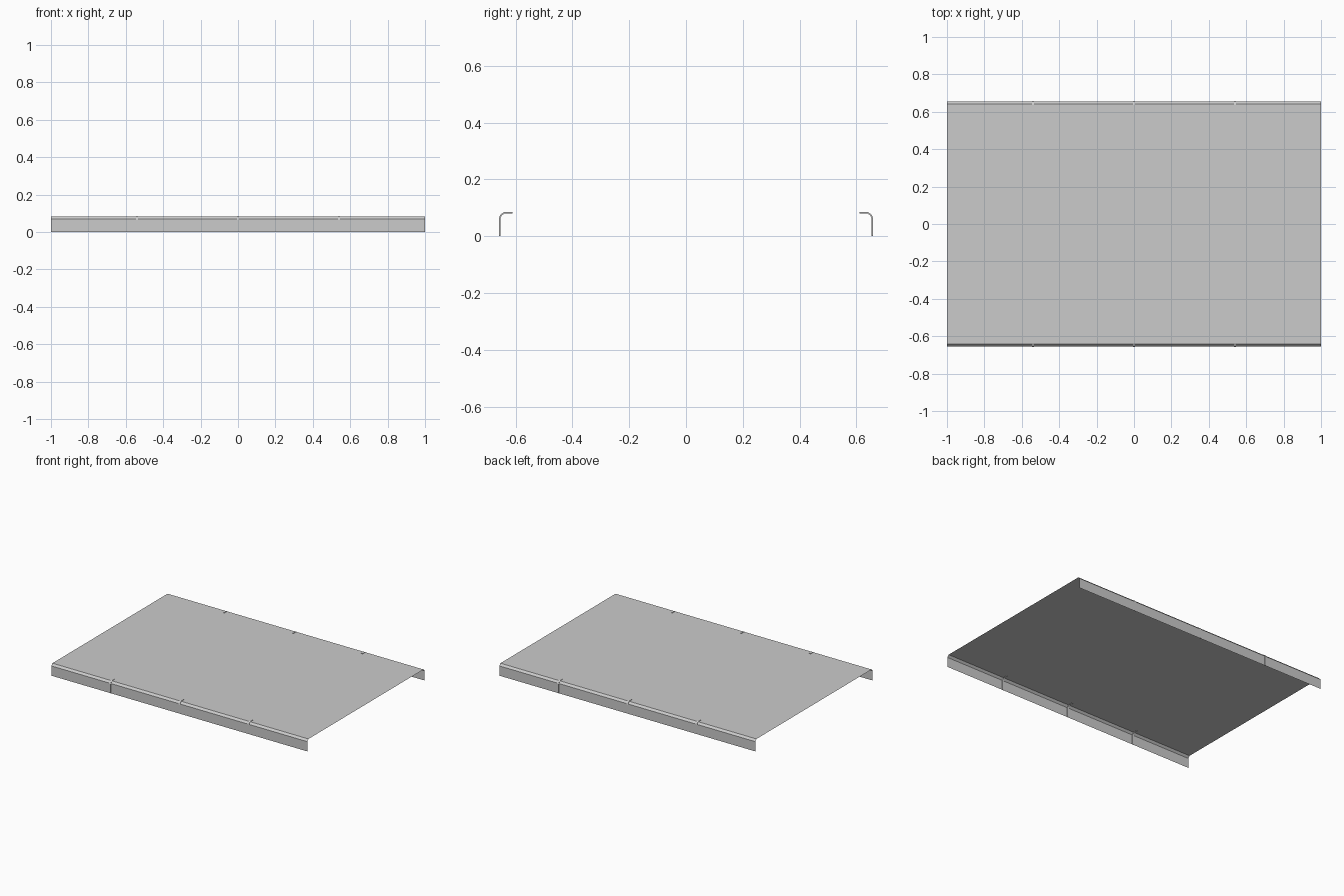
import bpy, bmesh

if "Cube" in bpy.data.objects:
    bpy.data.objects.remove(bpy.data.objects["Cube"])


def strip(name, profile, x0, x1):
    """Sweep a (y, z) profile along x into an open sheet."""
    bm = bmesh.new()
    rows = [[bm.verts.new((x, y, z)) for x in (x0, x1)] for y, z in profile]
    for a, b in zip(rows, rows[1:]):
        bm.faces.new((a[0], a[1], b[1], b[0]))
    mesh = bpy.data.meshes.new(name)
    bm.to_mesh(mesh)
    bm.free()
    ob = bpy.data.objects.new(name, mesh)
    bpy.context.collection.objects.link(ob)
    return ob


# Thin cover sheet with chamfered, folded-down long sides
half = [(-0.655, 0.0), (-0.655, 0.069), (-0.642, 0.083)]
strip("cover_sheet", half + [(-y, z) for y, z in reversed(half)], -1, 1)

# Narrow straps wrapped over each folded edge
strap = [(-0.655, 0.001), (-0.655, 0.066), (-0.651, 0.075),
         (-0.639, 0.083), (-0.611, 0.083)]
for i, x in enumerate((-0.54, 0, 0.54)):
    for side, sign in (("front", 1), ("back", -1)):
        pts = [(sign * y, z) for y, z in strap]
        if sign < 0:
            pts.reverse()
        ob = strip(f"{side}_strap_{i + 1}", pts, x - 0.006, x + 0.006)
        mod = ob.modifiers.new("thickness", 'SOLIDIFY')
        mod.thickness = 0.005
        mod.offset = 0
        mod.use_even_offset = True
